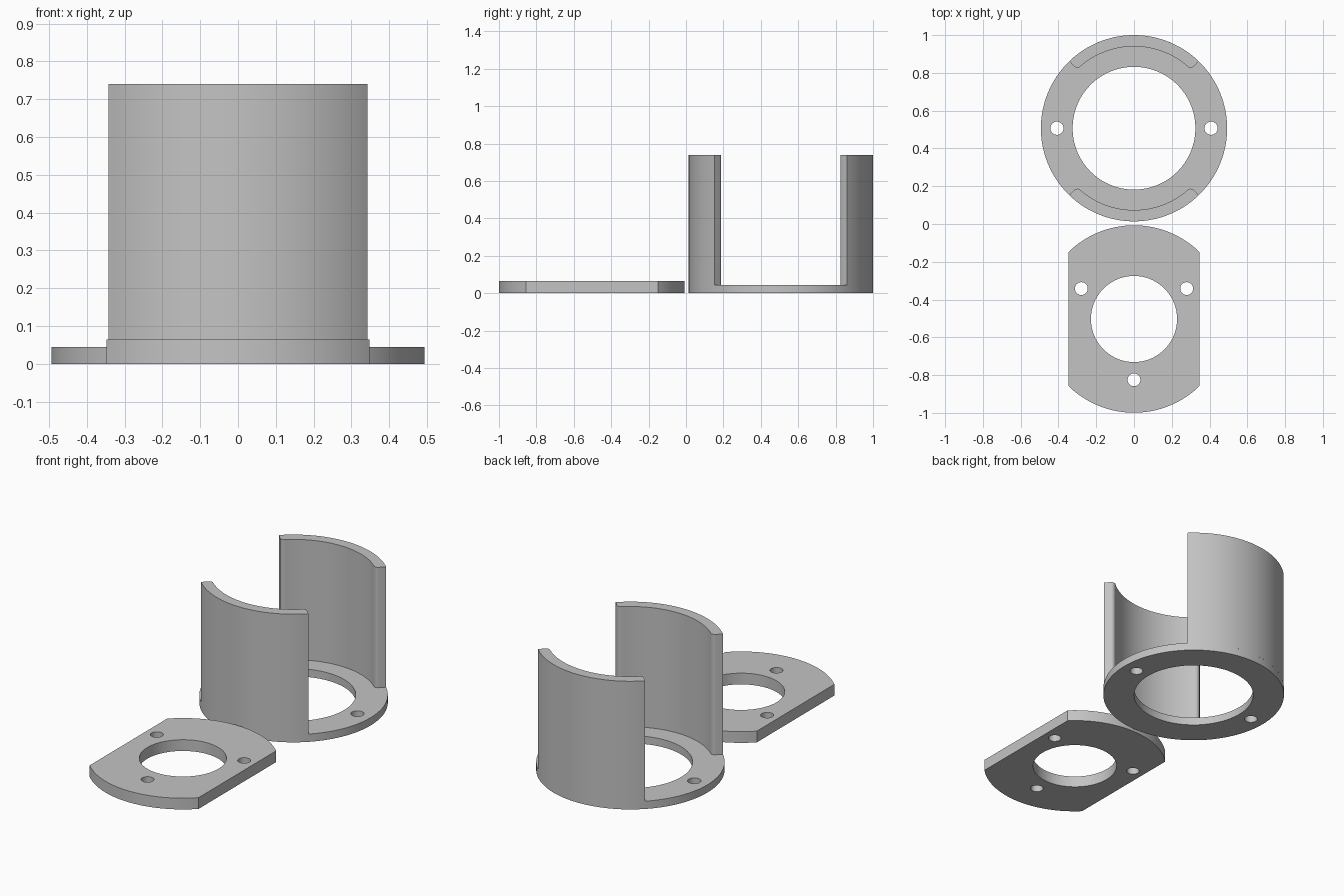
import bpy
import bmesh
from math import sin, cos, pi, radians, sqrt, asin

cube = bpy.data.objects.get("Cube")
if cube:
    bpy.data.objects.remove(cube, do_unlink=True)

grey = bpy.data.materials.new("plain grey")
grey.use_nodes = True
grey.diffuse_color = (0.55, 0.55, 0.55, 1)
grey.node_tree.nodes["Principled BSDF"].inputs["Base Color"].default_value = (0.55, 0.55, 0.55, 1)


def arc(cx, cy, r, start, end, n):
    """Points along an arc, both ends included."""
    return [(cx + r * cos(start + (end - start) * i / n),
             cy + r * sin(start + (end - start) * i / n)) for i in range(n + 1)]


def circle(cx, cy, r, n=128):
    return arc(cx, cy, r, 0, 2 * pi, n)[:-1]


def extrude_outline(name, loops, z0, z1, y):
    """Solid from an outer loop and hole loops, standing from z0 to z1."""
    curve = bpy.data.curves.new(name, 'CURVE')
    curve.dimensions = '2D'
    curve.fill_mode = 'BOTH'
    curve.extrude = (z1 - z0) / 2
    for loop in loops:
        spline = curve.splines.new('POLY')
        spline.points.add(len(loop) - 1)
        for point, (px, py) in zip(spline.points, loop):
            point.co = (px, py, 0, 1)
        spline.use_cyclic_u = True
    obj = bpy.data.objects.new(name, curve)
    bpy.context.collection.objects.link(obj)
    obj.location = (0, y, (z0 + z1) / 2)
    bpy.ops.object.select_all(action='DESELECT')
    obj.select_set(True)
    bpy.context.view_layer.objects.active = obj
    bpy.ops.object.convert(target='MESH')
    obj = bpy.context.view_layer.objects.active
    bm = bmesh.new()
    bm.from_mesh(obj.data)
    bmesh.ops.remove_doubles(bm, verts=bm.verts, dist=0.0001)
    bmesh.ops.recalc_face_normals(bm, faces=bm.faces)
    bm.to_mesh(obj.data)
    bm.free()
    obj.data.materials.clear()
    obj.data.materials.append(grey)
    bpy.ops.object.shade_smooth_by_angle(angle=radians(30))
    return obj


R = 0.493          # outer radius of ring and walls
RING_Y = 0.507
PLATE_Y = -0.503
RING_TOP = 0.045

# Base ring with two screw holes
extrude_outline("base_ring",
                [circle(0, 0, R), circle(0, 0, 0.325)]
                + [circle(s * 0.408, 0, 0.035, 40) for s in (-1, 1)],
                0, RING_TOP, RING_Y)

# Curved walls: radial ends, rounded on the inner corners
inner, fillet, half = 0.433, 0.022, radians(44)
centre_r = inner + fillet
inset = asin(fillet / centre_r)
tangent_r = sqrt(centre_r ** 2 - fillet ** 2)


def wall_outline(mid):
    a0, a1 = mid - half, mid + half
    e0, e1 = a0 + inset, a1 - inset
    outline = arc(0, 0, R, a0, a1, 48)
    outline += arc(centre_r * cos(e1), centre_r * sin(e1), fillet,
                   a1 + pi / 2, e1 + pi, 8)
    outline += arc(0, 0, inner, e1, e0, 44)[1:-1]
    outline += arc(centre_r * cos(e0), centre_r * sin(e0), fillet,
                   e0 - pi, a0 - pi / 2, 8)
    return outline


for name, mid in (("back_wall", pi / 2), ("front_wall", -pi / 2)):
    extrude_outline(name, [wall_outline(mid)], RING_TOP, 0.74, RING_Y)

# Separate flange plate: round ends, flat sides, three screw holes
plate_r, half_width = 0.496, 0.348
corner = asin(half_width / plate_r)
plate = (arc(0, 0, plate_r, pi / 2 - corner, pi / 2 + corner, 40)
         + arc(0, 0, plate_r, 3 * pi / 2 - corner, 3 * pi / 2 + corner, 40))
screws = [circle(0.322 * cos(radians(a)), 0.322 * sin(radians(a)), 0.034, 40)
          for a in (30, 150, 270)]
extrude_outline("flange_plate", [plate, circle(0, 0, 0.228)] + screws,
                0, 0.065, PLATE_Y)
